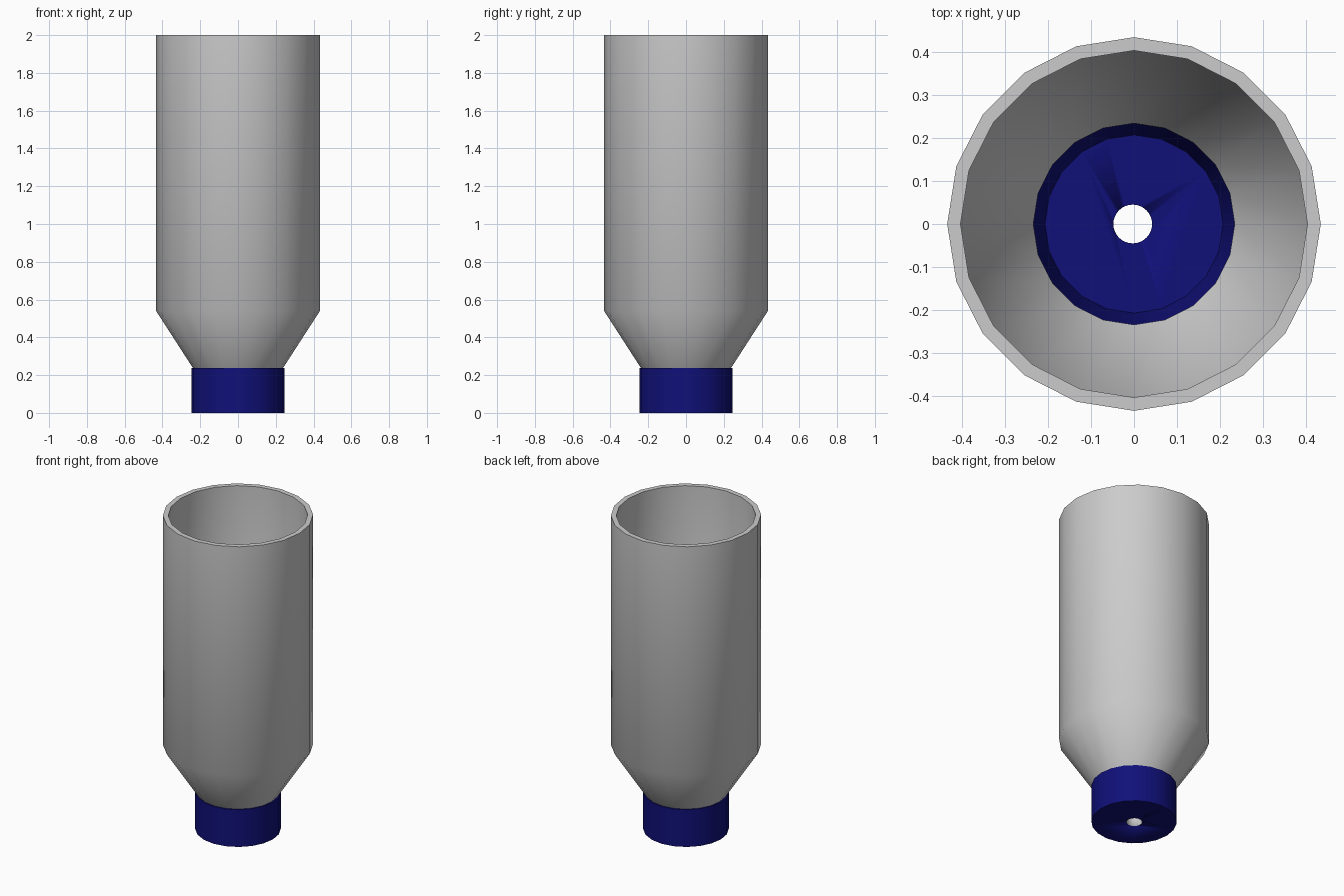
import bpy, bmesh, math

if "Cube" in bpy.data.objects:
    bpy.data.objects.remove(bpy.data.objects["Cube"])

SIDES = 20


def material(name, rgb):
    m = bpy.data.materials.new(name)
    m.diffuse_color = (*rgb, 1)
    m.use_nodes = True
    m.node_tree.nodes["Principled BSDF"].inputs["Base Color"].default_value = m.diffuse_color
    return m


def lathe(name, profile, sides=SIDES, closed=False, mat=None, x=0.0):
    """Revolve (radius, z) points around z; open profiles get end caps."""
    bm = bmesh.new()
    rings = [[bm.verts.new((x + r * math.cos(2 * math.pi * i / sides),
                            r * math.sin(2 * math.pi * i / sides), z))
              for i in range(sides)] for r, z in profile]
    pairs = list(zip(rings, rings[1:]))
    if closed:
        pairs.append((rings[-1], rings[0]))
    else:
        bm.faces.new(rings[0])
        bm.faces.new(rings[-1])
    for a, b in pairs:
        for i in range(sides):
            j = (i + 1) % sides
            bm.faces.new((a[i], a[j], b[j], b[i]))
    bmesh.ops.recalc_face_normals(bm, faces=bm.faces[:])
    me = bpy.data.meshes.new(name)
    bm.to_mesh(me)
    bm.free()
    if mat:
        me.materials.append(mat)
    ob = bpy.data.objects.new(name, me)
    bpy.context.collection.objects.link(ob)
    return ob


def smooth(ob):
    bpy.ops.object.select_all(action='DESELECT')
    ob.select_set(True)
    bpy.context.view_layer.objects.active = ob
    bpy.ops.object.shade_smooth_by_angle(angle=math.radians(40))


# Open bottle body with a cone shoulder
body = lathe("bottle_body", [(0.238, 0.237), (0.434, 0.54), (0.434, 2.0),
                             (0.403, 2.0), (0.403, 0.54), (0.234, 0.237)],
             closed=True)
smooth(body)

# Blue cap: a cup with a tapered inside wall
cap = lathe("cap", [(0.0 + 0.247, 0.0), (0.247, 0.237),
                    (0.235, 0.237), (0.207, 0.06)],
            mat=material("blue", (0.005, 0.005, 0.19)))
smooth(cap)

# Round hole through the cap floor, lined in grey
drill = lathe("hole_cutter", [(0.045, -0.1), (0.045, 0.15)], sides=32,
              mat=material("grey", (0.8, 0.8, 0.8)), x=-0.003)
smooth(drill)
drill.hide_render = True
drill.hide_viewport = True
cut = cap.modifiers.new("hole", 'BOOLEAN')
cut.operation = 'DIFFERENCE'
cut.solver = 'EXACT'
cut.material_mode = 'TRANSFER'
cut.object = drill
